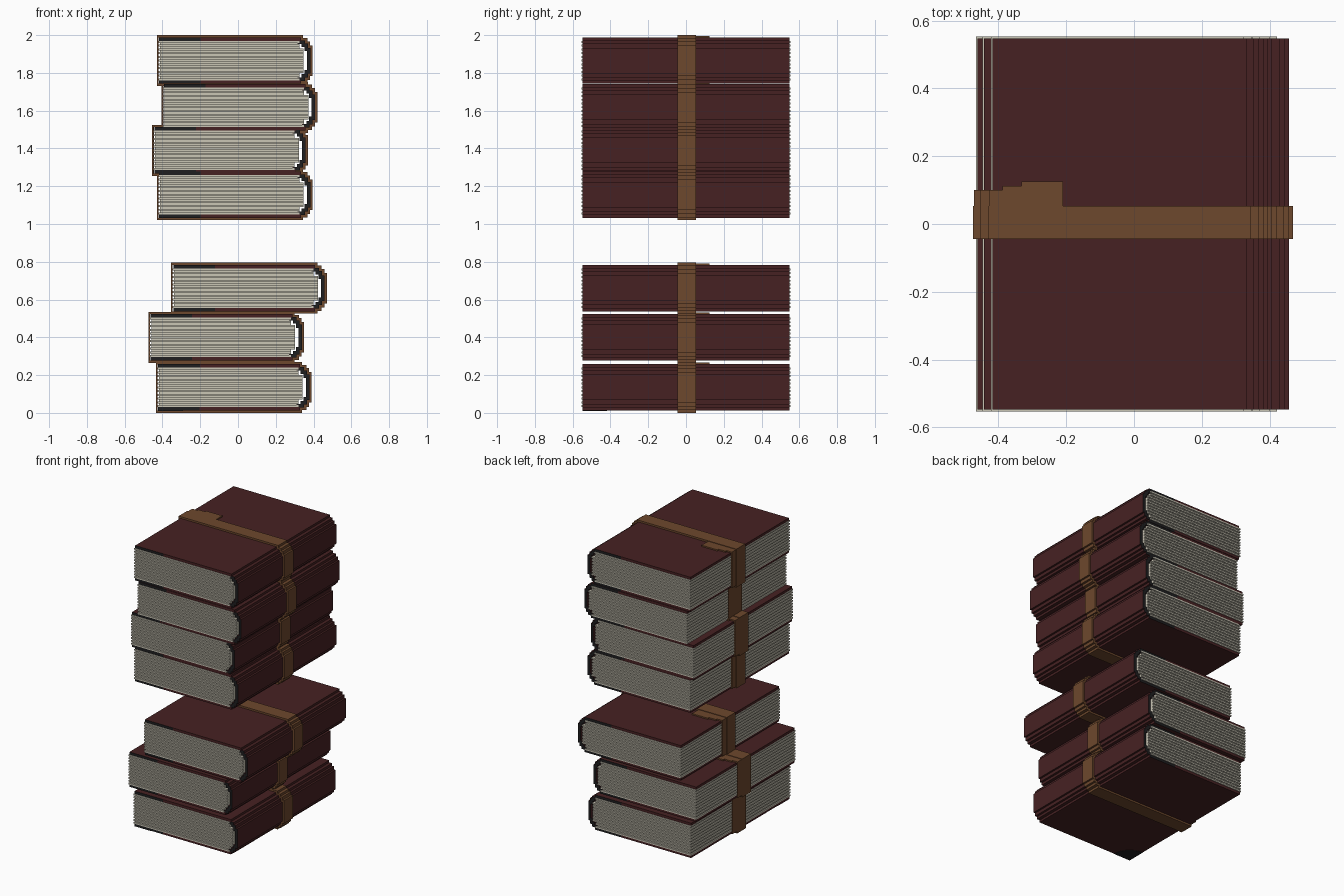
import bpy, bmesh, math

if "Cube" in bpy.data.objects:
    bpy.data.objects.remove(bpy.data.objects["Cube"])


def mat(name, r, g, b):
    m = bpy.data.materials.new(name)
    m.diffuse_color = (r, g, b, 1)
    m.use_nodes = True
    m.node_tree.nodes["Principled BSDF"].inputs["Base Color"].default_value = m.diffuse_color
    return m


RED = mat("cover red", 0.062, 0.0155, 0.0165)
PAPER = mat("paper", 0.60, 0.57, 0.47)
STRAP = mat("strap leather", 0.155, 0.065, 0.026)
BLACK = mat("dark trim", 0.013, 0.013, 0.014)

H = 0.1225          # half height of a book
T = 0.0125          # strap thickness
STEPS = [(0, H), (0.22, H), (0.54, H), (0.75, H), (0.75, 0.107), (0.772, 0.107),
         (0.772, 0.09), (0.787, 0.09), (0.787, 0.068), (0.8, 0.068)]


def outline(d, left):
    """Stepped book outline grown by d, from top left round the spine to bottom left."""
    top = []
    for x, z in STEPS:
        top.append((left if x == 0 else x + d if x >= 0.75 else x, z + d))
    return top + [(x, -z) for x, z in reversed(top)]


def finish(bm, name, mats, loc):
    bmesh.ops.recalc_face_normals(bm, faces=bm.faces[:])
    me = bpy.data.meshes.new(name)
    bm.to_mesh(me)
    bm.free()
    for m in mats:
        me.materials.append(m)
    ob = bpy.data.objects.new(name, me)
    ob.location = loc
    bpy.context.collection.objects.link(ob)
    return ob


def band(outer, inner, y0, y1, closed):
    """Wall between two outlines, running from y0 to y1."""
    bm = bmesh.new()
    rows = [[bm.verts.new((x, y, z)) for x, z in path]
            for path, y in ((outer, y0), (inner, y0), (inner, y1), (outer, y1))]
    n = len(outer)
    for i in range(n if closed else n - 1):
        j = (i + 1) % n
        for k in range(4):
            a, b = rows[k], rows[(k + 1) % 4]
            bm.faces.new((a[i], a[j], b[j], b[i]))
    if not closed:
        for i in (0, n - 1):
            bm.faces.new([r[i] for r in rows])
    bm.normal_update()
    return bm


def box(bm, x0, x1, y0, y1, z0, z1):
    vs = bmesh.ops.create_cube(bm, size=1)["verts"]
    for v in vs:
        v.co = (x1 if v.co.x > 0 else x0, y1 if v.co.y > 0 else y0, z1 if v.co.z > 0 else z0)


def book(tag, x, z):
    loc = (x + T, 0, z)

    # cover: C-shaped shell with dark spine ends and dark corners
    bm = band(outline(0, 0), outline(-0.018, 0), -0.547, 0.547, False)
    bmesh.ops.recalc_face_normals(bm, faces=bm.faces[:])
    for f in bm.faces:
        c = f.calc_center_median()
        if abs(f.normal.y) > 0.9:
            if c.x > 0.745 or (f.normal.y < 0 and c.x < 0.22) or (f.normal.y > 0 and c.x > 0.54):
                f.material_index = 1
    finish(bm, "cover_" + tag, [RED, BLACK], loc)

    # pages: alternating long and short sheets
    bm = bmesh.new()
    n, half = 21, H - 0.018
    t = 2 * half / n
    for i in range(n):
        z0 = -half + i * t
        right = 0.765 if abs(z0 + t / 2) < 0.06 else 0.742
        e = 0.004 if i % 2 else -0.004
        yy = 0.549 - e
        box(bm, e, right, -yy, yy, z0, z0 + t)
    finish(bm, "pages_" + tag, [PAPER], loc)

    # strap around the book
    bm = band(outline(T, -T), outline(0, -0.004), -0.045, 0.053, True)
    finish(bm, "strap_" + tag, [STRAP], loc)

    # loose strap end over the fore edge and top
    bm = bmesh.new()
    box(bm, -0.010, -0.003, 0.05, 0.10, -H, H + 0.009)
    for x0, x1, y1 in ((-0.010, 0.03, 0.10), (0.03, 0.085, 0.112), (0.085, 0.208, 0.125)):
        box(bm, x0, x1, 0.05, y1, H, H + 0.009)
    finish(bm, "strap_end_" + tag, [STRAP], loc)


# (strap left edge, centre height) of the two stacks
BOOKS = [(-0.435, 0.135), (-0.475, 0.400), (-0.355, 0.660),
         (-0.430, 1.155), (-0.455, 1.390), (-0.405, 1.618), (-0.430, 1.865)]
for i, (x, z) in enumerate(BOOKS):
    book(str(i + 1), x, z)

# dark rounded corner patch under the lowest book
bm = bmesh.new()
pts = [(0, 0)] + [(0.13 * math.cos(a * math.pi / 16), 0.13 * math.sin(a * math.pi / 16)) for a in range(9)]
f = bm.faces.new([bm.verts.new((px, py - 0.547, 0)) for px, py in pts])
ext = bmesh.ops.extrude_face_region(bm, geom=[f])["geom"]
for v in ext:
    if isinstance(v, bmesh.types.BMVert):
        v.co.z += 0.003
finish(bm, "corner_patch", [BLACK], (-0.435 + T, 0, 0.135 - H - 0.002))
